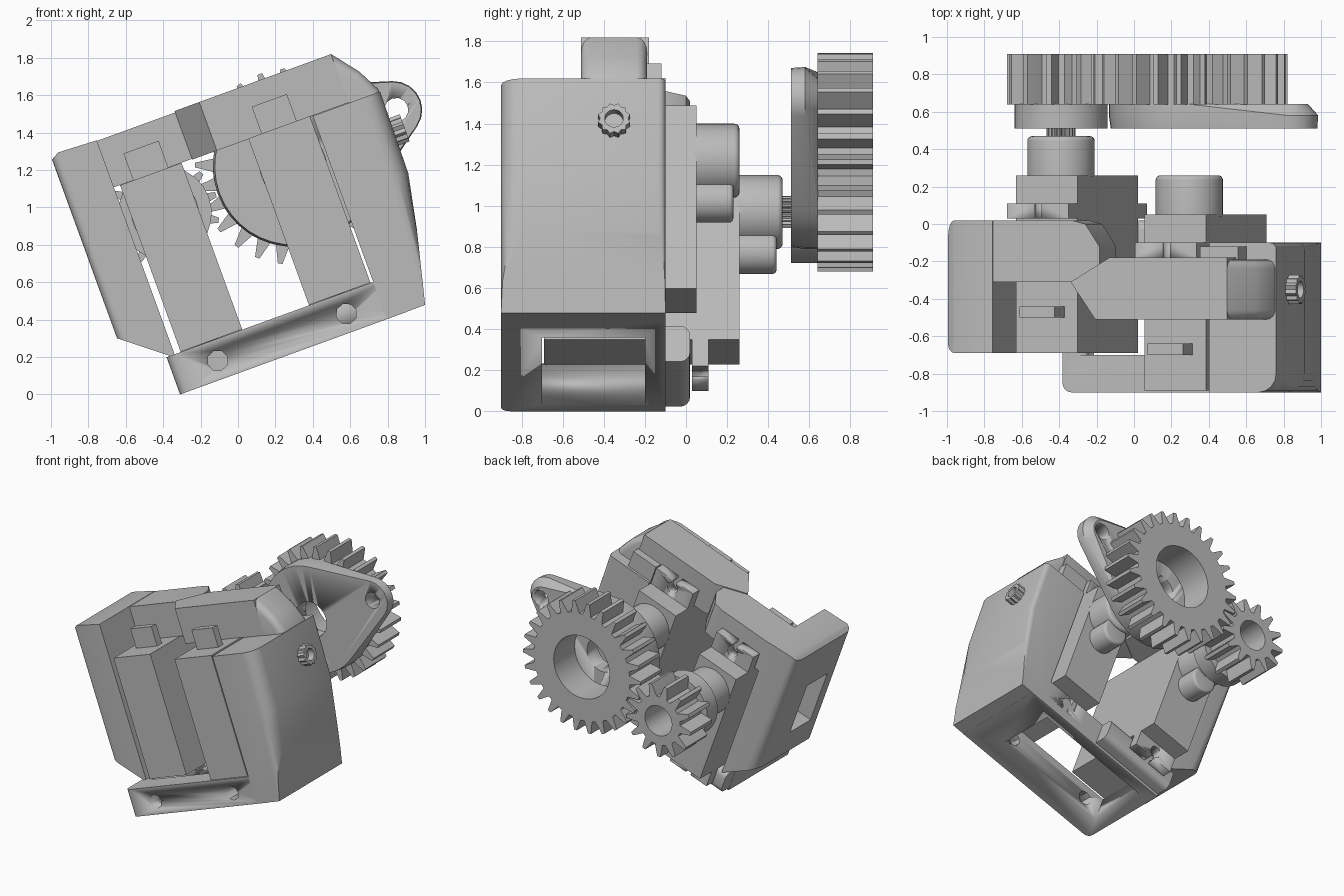
import bpy, bmesh, math
from mathutils import Matrix, Vector

if "Cube" in bpy.data.objects:
    bpy.data.objects.remove(bpy.data.objects["Cube"])

# Everything is laid out square (u across, y deep, v up), then tilted about y
TILT = Matrix.Rotation(math.radians(-20), 4, 'Y')
AXIS_V = 1.045
LEFT_U, RIGHT_U = -0.035, 0.695

grey = bpy.data.materials.new("plain_grey")
grey.use_nodes = True
grey.diffuse_color = (0.5, 0.5, 0.5, 1)
grey.node_tree.nodes["Principled BSDF"].inputs["Base Color"].default_value = (0.5, 0.5, 0.5, 1)


def finish(name, bm, smooth=True):
    bmesh.ops.recalc_face_normals(bm, faces=bm.faces)
    mesh = bpy.data.meshes.new(name)
    bm.to_mesh(mesh)
    bm.free()
    mesh.transform(TILT)
    mesh.materials.append(grey)
    ob = bpy.data.objects.new(name, mesh)
    bpy.context.collection.objects.link(ob)
    if smooth:
        bpy.ops.object.select_all(action='DESELECT')
        bpy.context.view_layer.objects.active = ob
        ob.select_set(True)
        bpy.ops.object.shade_smooth_by_angle(angle=math.radians(35))
    return ob


def circle(u, v, r, n=32, phase=0.0):
    return [(u + r * math.cos(phase + math.tau * i / n),
             v + r * math.sin(phase + math.tau * i / n)) for i in range(n)]


def rect(u0, u1, v0, v1):
    return [(u0, v0), (u1, v0), (u1, v1), (u0, v1)]


def prism(name, outline, a, b, rounds=(), flat=False):
    """Extrude a (u, v) outline along y, or a (u, y) outline along v if flat.
    rounds holds (radius, test on edge midpoint)."""
    bm = bmesh.new()
    place = (lambda p, d: (p[0], p[1], d)) if flat else (lambda p, d: (p[0], d, p[1]))
    low = [bm.verts.new(place(p, a)) for p in outline]
    high = [bm.verts.new(place(p, b)) for p in outline]
    bm.faces.new(low)
    bm.faces.new(high)
    for i in range(len(low)):
        j = (i + 1) % len(low)
        bm.faces.new((low[i], low[j], high[j], high[i]))
    bmesh.ops.recalc_face_normals(bm, faces=bm.faces)
    for radius, test in rounds:
        edges = [e for e in bm.edges if test((e.verts[0].co + e.verts[1].co) / 2)]
        bmesh.ops.bevel(bm, geom=edges, offset=radius, segments=4, profile=0.5, affect='EDGES')
    return finish(name, bm)


def ring(name, outer, inner, y0, y1):
    """Solid between two loops that have the same number of points."""
    bm = bmesh.new()
    loops = [[bm.verts.new((u, y, v)) for u, v in loop]
             for loop, y in ((outer, y0), (outer, y1), (inner, y1), (inner, y0))]
    n = len(outer)
    for k in range(4):
        p, q = loops[k], loops[(k + 1) % 4]
        for i in range(n):
            j = (i + 1) % n
            bm.faces.new((p[i], p[j], q[j], q[i]))
    return finish(name, bm)


def cut(target, cutter):
    cutter.hide_render = True
    cutter.hide_set(True)
    mod = target.modifiers.new("cut", 'BOOLEAN')
    mod.object = cutter
    mod.solver = 'EXACT'


def gear(name, u, teeth, root, tip, bore, y0, y1, phase=0.0):
    shape = ((-0.34, root), (-0.22, root + 0.45 * (tip - root)), (-0.1, tip),
             (0.1, tip), (0.22, root + 0.45 * (tip - root)), (0.34, root))
    outer, inner = [], []
    for t in range(teeth):
        for offset, r in shape:
            a = math.tau * (t + offset + phase) / teeth
            c, s = math.cos(a), math.sin(a)
            outer.append((u + r * c, AXIS_V + r * s))
            inner.append((u + bore * c, AXIS_V + bore * s))
    return ring(name, outer, inner, y0, y1)


def servo(side, u, front, back):
    """Body, mounting ears, gearbox tower and cable exit of one motor."""
    h = 0.175
    prism(side + "_servo_body", rect(u - h, u + h, 0.32, 1.267), front, back)
    ears = prism(side + "_servo_ears", rect(u - h, u + h, 0.183, 1.41), back - 0.23, back - 0.15)
    for v in (0.25, 1.345):
        cut(ears, prism(side + "_ear_hole_cutter", circle(u, v, 0.045, 12), back - 0.4, back))
    for end, v0, v1 in (("lower", 0.1, 0.25), ("upper", 1.345, 1.5)):
        cut(ears, prism(side + "_" + end + "_slot_cutter",
                        rect(u - 0.022, u + 0.022, v0, v1), back - 0.4, back))
    top = back + 0.21
    prism(side + "_servo_tower", circle(u, AXIS_V, 0.18), back - 0.01, top,
          [(0.025, lambda m: m.y > top - 0.001)])
    prism(side + "_servo_idler_tower", circle(u, AXIS_V - 0.21, 0.105, 24), back - 0.01, back + 0.18,
          [(0.02, lambda m: m.y > back + 0.179)])
    prism(side + "_cable_tab", rect(u - 0.1, u + 0.1, 1.26, 1.42), front + 0.19, front + 0.25)


servo("left", LEFT_U, -0.69, 0.26)
servo("right", RIGHT_U, -0.89, 0.05)

# Left housing: outer wall with window, top wall, lower mount
left_wall = prism("left_housing_wall",
                  [(-0.505, 0.504), (-0.245, 0.297), (-0.245, 1.535), (-0.46, 1.545), (-0.505, 1.52)],
                  -0.69, 0.02,
                  [(0.09, lambda m: m.u > 0.01 if hasattr(m, "u") else m.x < -0.5 and m.y > 0.01),
                   (0.05, lambda m: m.x < -0.5 and m.y < -0.68)])
cut(left_wall, prism("wall_window_cutter", rect(-0.7, -0.22, 0.72, 1.16), -0.56, -0.3))
prism("left_housing_top", [(-0.25, -0.31), (0.36, -0.31), (0.36, -0.12), (0.28, 0.0), (0.2, 0.02), (-0.25, 0.02)],
      1.268, 1.532, flat=True)
prism("left_lower_mount", rect(-0.29, 0.35, 0.13, 0.315), -0.2, 0.02,
      [(0.05, lambda m: m.y > 0.01 and abs(m.x - 0.03) < 0.1)])

# Right housing: outer wall, bridging arm, sloped shoulder
prism("right_housing_wall",
      [(0.885, 0.106), (1.104, 0.108), (1.2, 0.5), (1.26, 0.8), (1.268, 1.262), (0.885, 1.262)],
      -0.9, -0.1,
      [(0.1, lambda m: m.x > 1.22 and m.y < -0.89), (0.035, lambda m: m.x > 1.22 and m.y > -0.11)])
prism("bridge_arm", [(0.2, -0.31), (0.34, -0.51), (1.09, -0.51), (1.09, -0.18), (0.42, -0.18)],
      1.264, 1.54, flat=True)
prism("arm_shoulder", [(1.09, 1.25), (1.262, 1.25), (1.262, 1.28), (1.2, 1.4), (1.09, 1.54)], -0.51, -0.19,
      [(0.05, lambda m: m.x > 1.12 and m.z > 1.26 and (m.y < -0.5 or m.y > -0.2))])
prism("shoulder_root", rect(0.885, 1.1, 1.25, 1.4), -0.5, -0.12)

# Bottom frame with a long window and two screw holes
frame = prism("bottom_frame", rect(-0.291, 1.0, 0.106, 0.318), -0.9, -0.1,
              [(0.05, lambda m: m.x < -0.28 and m.y < -0.89)])
cut(frame, prism("frame_window_cutter", rect(-0.19, 0.76, 0.0, 0.5), -0.7, -0.2))
for n, u in enumerate((-0.04, 0.692)):
    cut(frame, prism("screw_hole_cutter_%d" % n, circle(u, 0.207, 0.056, 8), -1.0, -0.6))

# Knurled screw in the right wall
bm = bmesh.new()
n = 24
loops = []
for u, r in ((1.2, 0.08), (1.325, 0.08), (1.325, 0.045), (1.27, 0.045)):
    loops.append([bm.verts.new((u, -0.35 + rr * math.cos(math.tau * i / n), 1.035 + rr * math.sin(math.tau * i / n)))
                  for i in range(n) for rr in [r if i % 2 or r < 0.06 else r - 0.012]])
for p, q in zip(loops, loops[1:]):
    for i in range(n):
        bm.faces.new((p[i], p[(i + 1) % n], q[(i + 1) % n], q[i]))
bm.faces.new(loops[0])
bm.faces.new(loops[-1])
finish("wall_screw", bm, smooth=False)

# Small drive gear, its hub and the splined shaft
gear("small_gear", LEFT_U, 13, 0.195, 0.29, 0.12, 0.64, 0.91)
ring("small_gear_hub", circle(LEFT_U, AXIS_V, 0.25, 24), circle(LEFT_U, AXIS_V, 0.07, 24), 0.51, 0.642)
gear("splined_shaft", LEFT_U, 20, 0.066, 0.078, 0.02, 0.46, 0.6)

# Large gear with the lever plate on its front
gear("large_gear", RIGHT_U, 26, 0.43, 0.525, 0.25, 0.64, 0.91, phase=0.5)
lobe = (1.3, 1.145)
bm = bmesh.new()
for y, hub_r, lobe_r in ((0.51, 0.42, 0.15), (0.58, 0.43, 0.155), (0.642, 0.43, 0.1)):
    for u, v in circle(RIGHT_U, AXIS_V, hub_r, 40) + circle(*lobe, lobe_r, 20):
        bm.verts.new(Vector((u, y, v)))
result = bmesh.ops.convex_hull(bm, input=bm.verts)
bmesh.ops.delete(bm, geom=[v for v in bm.verts if not v.link_faces], context='VERTS')
lever = finish("lever_plate", bm)
cut(lever, prism("hub_hole_cutter", circle(RIGHT_U, AXIS_V, 0.14, 24), 0.4, 0.8))
cut(lever, prism("lobe_hole_cutter", circle(1.315, 1.14, 0.065, 12), 0.4, 0.8))
